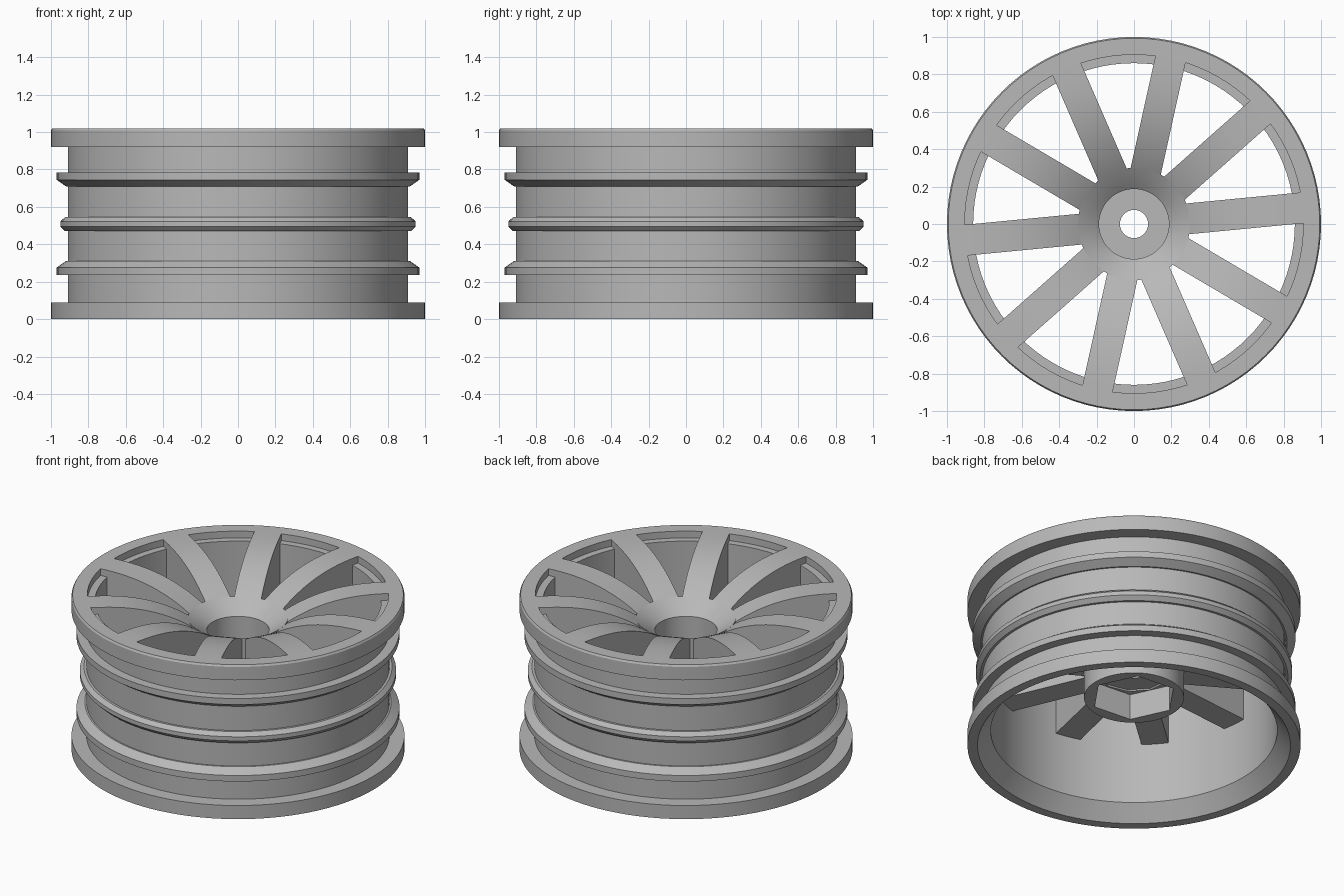
import bpy, bmesh, math
from mathutils import Matrix, Vector

if "Cube" in bpy.data.objects:
    bpy.data.objects.remove(bpy.data.objects["Cube"], do_unlink=True)

SEGMENTS = 96
SPOKES = 10
HEIGHT = 1.02
HUB_RIM = 0.187
LIP = 0.905

metal = bpy.data.materials.new("grey metal")
metal.use_nodes = True
grey = (0.48, 0.48, 0.48, 1)
metal.diffuse_color = grey
metal.node_tree.nodes["Principled BSDF"].inputs["Base Color"].default_value = grey


def dish(r):
    """Height of the dished face at radius r."""
    return HEIGHT - 0.23 * ((LIP - r) / (LIP - HUB_RIM)) ** 2.5


def finish(name, bm):
    bmesh.ops.recalc_face_normals(bm, faces=bm.faces)
    mesh = bpy.data.meshes.new(name)
    bm.to_mesh(mesh)
    bm.free()
    mesh.materials.append(metal)
    obj = bpy.data.objects.new(name, mesh)
    bpy.context.collection.objects.link(obj)
    return obj


def smooth(obj):
    bpy.ops.object.select_all(action="DESELECT")
    obj.select_set(True)
    bpy.context.view_layer.objects.active = obj
    bpy.ops.object.shade_smooth_by_angle(angle=math.radians(25))


def lathe(name, profile):
    """Revolve a closed (radius, height) outline around z."""
    bm = bmesh.new()
    rings = []
    for i in range(SEGMENTS):
        a = math.tau * i / SEGMENTS
        rings.append([bm.verts.new((r * math.cos(a), r * math.sin(a), z)) for r, z in profile])
    n = len(profile)
    for i in range(SEGMENTS):
        p, q = rings[i], rings[(i + 1) % SEGMENTS]
        for j in range(n):
            k = (j + 1) % n
            bm.faces.new((p[j], q[j], q[k], p[k]))
    return finish(name, bm)


# Barrel: outer side with ribs, then down the inside
outer = [(0.94, 0), (1, 0), (1, 0.09), (0.91, 0.09),
         (0.91, 0.235), (0.97, 0.235), (0.97, 0.275), (0.92, 0.31), (0.91, 0.31),
         (0.91, 0.47), (0.925, 0.47), (0.95, 0.495), (0.95, 0.522), (0.925, 0.545), (0.91, 0.545),
         (0.91, 0.71), (0.92, 0.71), (0.97, 0.745), (0.97, 0.785), (0.91, 0.785),
         (0.91, 0.92), (1, 0.92), (1, 1.008), (0.993, HEIGHT)]
inner = [(LIP, HEIGHT), (LIP, 0.975), (0.86, 0.975), (0.86, 0.1)]
smooth(lathe("rim_barrel", outer + inner))

# Hub with dished top, round recess, bore and hexagonal socket
dish_edge = [HUB_RIM + (0.3 - HUB_RIM) * i / 5 for i in range(6)]
hub = lathe("hub", [(0.075, 0.33), (0.075, 0.62), (HUB_RIM, 0.62)]
            + [(r, dish(r)) for r in dish_edge] + [(0.3, 0.33)])

bm = bmesh.new()
bmesh.ops.create_cone(bm, cap_ends=True, segments=6, radius1=0.26, radius2=0.26, depth=0.4,
                      matrix=Matrix.Translation((0, 0, 0.31)) @ Matrix.Rotation(math.radians(25), 4, "Z"))
cutter = finish("hex_cutter", bm)
cutter.hide_render = True
cut = hub.modifiers.new("hex_socket", "BOOLEAN")
cut.operation = "DIFFERENCE"
cut.solver = "EXACT"
cut.object = cutter
bpy.context.view_layer.objects.active = hub
bpy.ops.object.modifier_apply(modifier=cut.name)
bpy.data.objects.remove(cutter, do_unlink=True)
smooth(hub)

# Spokes: arched side outline, extruded across the width and repeated
WIDTH = 0.165
STEPS = 16
start = 0.21
arch = [start + (LIP - start) * i / STEPS for i in range(STEPS + 1)]
outline = [(r, dish(r)) for r in arch] + [(LIP, 0.975), (0.88, 0.975), (0.88, 0.5), (start, 0.5)]
for s in range(SPOKES):
    bm = bmesh.new()
    side = bm.faces.new([bm.verts.new((x, -WIDTH / 2, z)) for x, z in outline])
    made = bmesh.ops.extrude_face_region(bm, geom=[side])["geom"]
    moved = [v for v in made if isinstance(v, bmesh.types.BMVert)]
    bmesh.ops.translate(bm, verts=moved, vec=Vector((0, WIDTH, 0)))
    turn = math.radians(5.5) + math.tau * s / SPOKES
    bm.transform(Matrix.Rotation(turn, 4, "Z"))
    smooth(finish(f"spoke_{s + 1}", bm))
